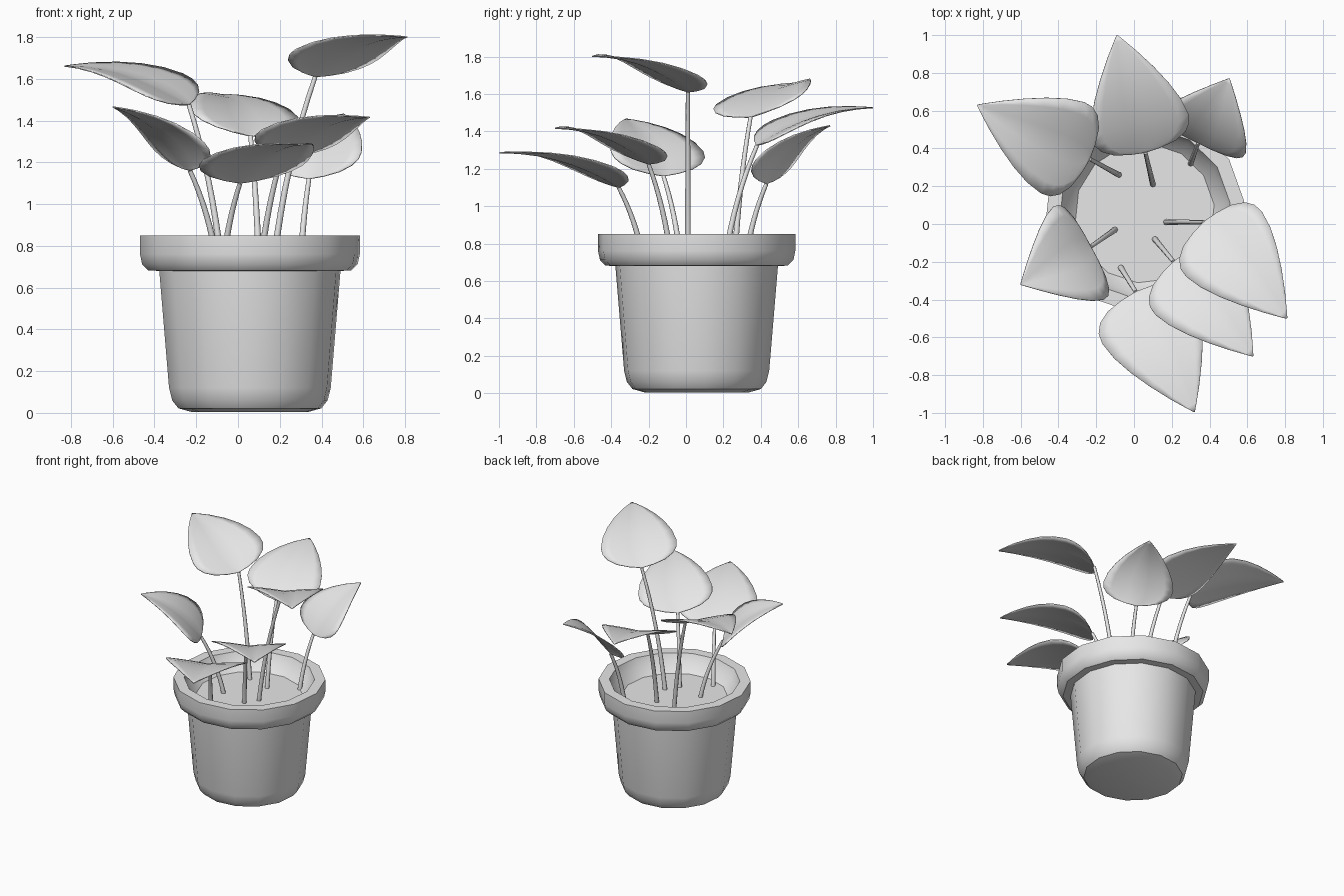
import bpy
import bmesh
import math
from mathutils import Vector

cube = bpy.data.objects.get("Cube")
if cube:
    bpy.data.objects.remove(cube, do_unlink=True)

grey = bpy.data.materials.new("light_grey")
grey.use_nodes = True
grey.diffuse_color = (0.8, 0.8, 0.8, 1)
grey.node_tree.nodes["Principled BSDF"].inputs["Base Color"].default_value = (0.8, 0.8, 0.8, 1)

UP = Vector((0, 0, 1))


def finish(name, bm, angle=35):
    """Turn a bmesh into a smooth-shaded object."""
    bmesh.ops.remove_doubles(bm, verts=bm.verts, dist=0.0001)
    bmesh.ops.recalc_face_normals(bm, faces=bm.faces)
    mesh = bpy.data.meshes.new(name)
    bm.to_mesh(mesh)
    bm.free()
    obj = bpy.data.objects.new(name, mesh)
    bpy.context.collection.objects.link(obj)
    mesh.materials.append(grey)
    bpy.ops.object.select_all(action='DESELECT')
    obj.select_set(True)
    bpy.context.view_layer.objects.active = obj
    bpy.ops.object.shade_smooth_by_angle(angle=math.radians(angle))
    return obj


def bridge(bm, rows, closed):
    """Skin consecutive rows of vertices with quads."""
    for a, b in zip(rows, rows[1:]):
        n = len(a)
        for i in range(n if closed else n - 1):
            j = (i + 1) % n
            bm.faces.new((a[i], a[j], b[j], b[i]))


def ring(bm, centre, u, v, radius, sides, turn=0.0):
    angles = [2 * math.pi * i / sides + turn for i in range(sides)]
    return [bm.verts.new(centre + radius * (u * math.cos(a) + v * math.sin(a))) for a in angles]


def lathe(name, profile, sides=14):
    """Spin a (radius, height) profile around the pot axis and cap both ends."""
    bm = bmesh.new()
    rows = [ring(bm, Vector((0.057, 0.057, z)), Vector((1, 0, 0)), Vector((0, 1, 0)), r, sides, 0.12)
            for r, z in profile]
    bridge(bm, rows, True)
    bm.faces.new(rows[0])
    bm.faces.new(rows[-1])
    return finish(name, bm)


def stem(name, foot, top):
    """Tapered tube that rises steeply and then leans out to its leaf."""
    bm = bmesh.new()
    d = top - foot
    bend = Vector((foot.x + 0.3 * d.x, foot.y + 0.3 * d.y, foot.z + 0.55 * d.z))
    rows = []
    steps = 8
    for k in range(steps + 1):
        t = k / steps
        p = foot * (1 - t) ** 2 + bend * 2 * t * (1 - t) + top * t * t
        tangent = ((bend - foot) * (1 - t) + (top - bend) * t).normalized()
        u = tangent.cross(Vector((0, 1, 0))).normalized()
        rows.append(ring(bm, p, u, tangent.cross(u), 0.016 - 0.005 * t, 8))
    bridge(bm, rows, True)
    bm.faces.new(rows[0])
    bm.faces.new(rows[-1])
    finish(name, bm, 60)


# Half-width of the blade along its length, from stalk to tip
OUTLINE = [(0, 0.03), (0.015, 0.32), (0.05, 0.64), (0.11, 0.87), (0.18, 0.98), (0.26, 1),
           (0.4, 0.92), (0.55, 0.76), (0.7, 0.55), (0.85, 0.3), (0.95, 0.11), (1, 0.01)]


def leaf(name, base, tip, half_width, roll):
    """Arched blade, creased along the midrib."""
    bm = bmesh.new()
    axis = tip - base
    side = axis.cross(UP).normalized()
    side = (side + UP * roll).normalized()
    normal = side.cross(axis).normalized()
    rows = []
    for t, w in OUTLINE:
        p = base + axis * t + normal * (0.2 * t * (1 - t))
        row = []
        for i in range(-4, 5):
            s = i / 4
            lift = 0.14 * abs(s) - 0.05 * s * s
            row.append(bm.verts.new(p + (side * s + normal * lift) * (half_width * w)))
        rows.append(row)
    bridge(bm, rows, False)
    obj = finish(name, bm, 50)
    solid = obj.modifiers.new("thickness", 'SOLIDIFY')
    solid.thickness = 0.006
    solid.offset = 0


# Pot body, rim and the sloped inside down to the soil level
lathe("pot", [
    (0.28, 0.004), (0.345, 0.022), (0.375, 0.06), (0.39, 0.12), (0.437, 0.68),
    (0.49, 0.682), (0.52, 0.712), (0.53, 0.76), (0.53, 0.85), (0.455, 0.85),
    (0.43, 0.79), (0.37, 0.73)])

# name, stem foot (x, y), blade base, blade tip, half width, roll
PLANTS = [
    ("back_right", (-0.08, 0.26), (-0.235, 0.345, 1.475), (-0.83, 0.63, 1.66), 0.27, 0.15),
    ("back", (0.10, 0.21), (0.06, 0.38, 1.325), (-0.09, 1.0, 1.525), 0.265, -0.08),
    ("back_left", (0.30, 0.32), (0.34, 0.43, 1.12), (0.505, 0.77, 1.43), 0.25, 0.0),
    ("left_tall", (0.17, 0.01), (0.37, 0.01, 1.61), (0.81, -0.50, 1.80), 0.265, 0.08),
    ("front_left", (0.11, -0.08), (0.21, -0.20, 1.225), (0.63, -0.70, 1.415), 0.26, 0.08),
    ("front", (-0.07, -0.23), (0.01, -0.36, 1.10), (0.32, -0.995, 1.285), 0.28, 0.0),
    ("right", (-0.10, -0.03), (-0.23, -0.12, 1.16), (-0.60, -0.32, 1.465), 0.28, 0.0),
]
for name, (x, y), base, tip, half_width, roll in PLANTS:
    stem(name + "_stem", Vector((x, y, 0.72)), Vector(base))
    leaf(name + "_leaf", Vector(base), Vector(tip), half_width, roll)
